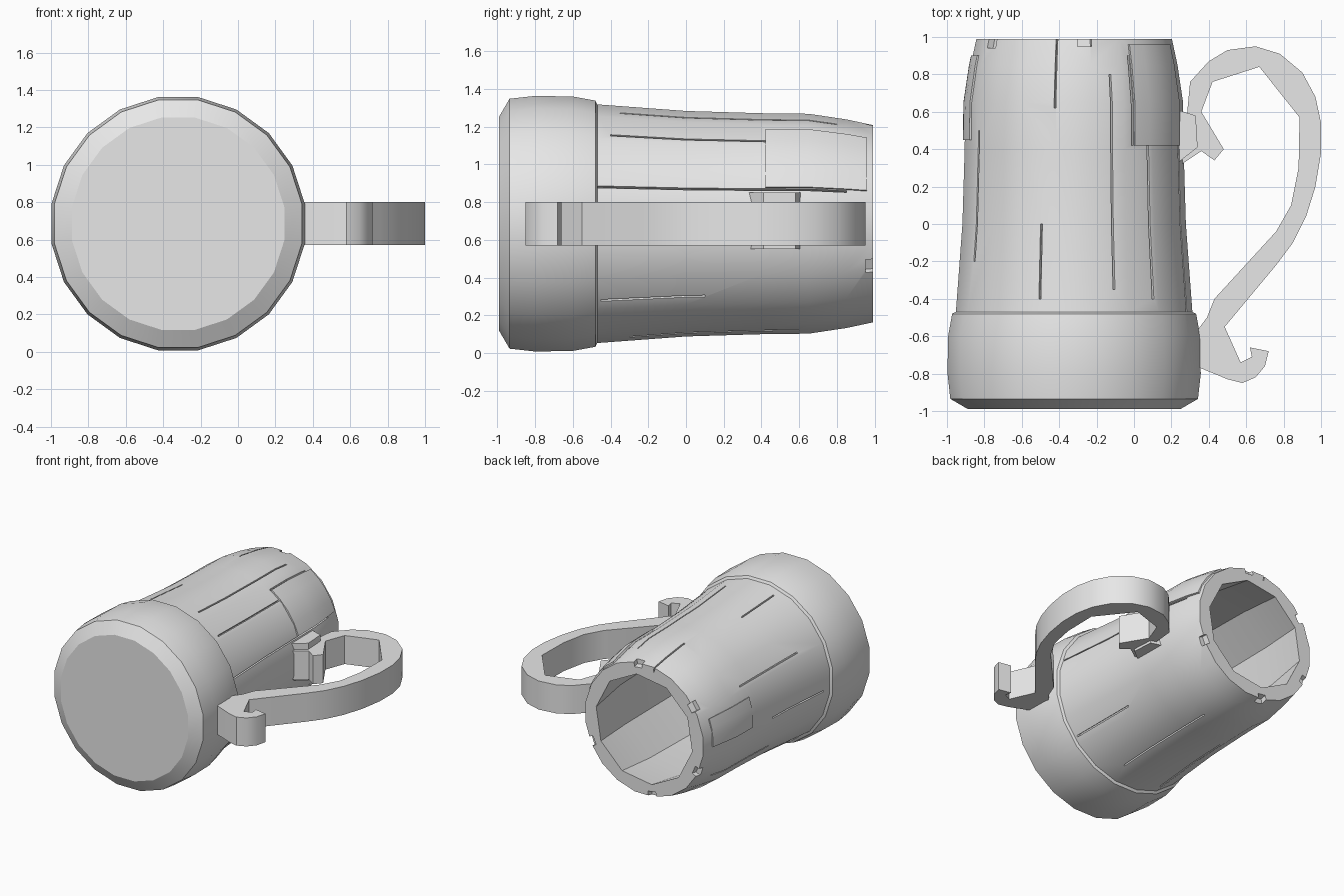
import bpy, bmesh, math

cube = bpy.data.objects.get("Cube")
if cube:
    bpy.data.objects.remove(cube, do_unlink=True)

CX, CZ, SIDES = -0.32, 0.685, 20

grey = bpy.data.materials.new("plain grey")
grey.diffuse_color = (0.8, 0.8, 0.8, 1)
grey.use_nodes = True
grey.node_tree.nodes["Principled BSDF"].inputs["Base Color"].default_value = (0.8, 0.8, 0.8, 1)

# Outside of the tankard as (y, radius), from base to mouth
OUTER = [(-0.99, 0.57), (-0.935, 0.665), (-0.8, 0.68), (-0.6, 0.677), (-0.48, 0.655),
         (-0.47, 0.635), (0, 0.6), (0.4, 0.588), (0.65, 0.585), (0.85, 0.555), (0.99, 0.525)]
# Inside, from mouth back to the floor
INNER = [(0.99, 0.43), (0.6, 0.49), (0, 0.51), (-0.78, 0.54)]


def finish(name, bm):
    bmesh.ops.recalc_face_normals(bm, faces=bm.faces[:])
    mesh = bpy.data.meshes.new(name)
    bm.to_mesh(mesh)
    bm.free()
    obj = bpy.data.objects.new(name, mesh)
    obj.data.materials.append(grey)
    bpy.context.collection.objects.link(obj)
    return obj


def smooth(obj, degrees=30):
    bpy.ops.object.select_all(action="DESELECT")
    bpy.context.view_layer.objects.active = obj
    obj.select_set(True)
    bpy.ops.object.shade_smooth_by_angle(angle=math.radians(degrees))


def point(y, r, a):
    return (CX + r * math.cos(a), y, CZ + r * math.sin(a))


def bridge(bm, rings):
    for a, b in zip(rings, rings[1:]):
        n = len(a)
        for i in range(n):
            bm.faces.new((a[i], a[(i + 1) % n], b[(i + 1) % n], b[i]))
    bm.faces.new(rings[0])
    bm.faces.new(rings[-1])


def radius_at(y):
    for (y0, r0), (y1, r1) in zip(OUTER, OUTER[1:]):
        if y0 <= y <= y1:
            return r0 + (r1 - r0) * (y - y0) / (y1 - y0)
    return OUTER[-1][1]


def stave(bm, a0, a1, y0, y1, low, high, steps=1):
    """Curved strip that follows the outside of the tankard."""
    ys = [y0] + [y for y, r in OUTER if y0 < y < y1] + [y1]
    angles = [math.radians(a0 + (a1 - a0) * i / steps) for i in range(steps + 1)]
    rings = []
    for y in ys:
        r = radius_at(y)
        loop = [point(y, r + high, a) for a in angles]
        loop += [point(y, r + low, a) for a in reversed(angles)]
        rings.append([bm.verts.new(p) for p in loop])
    bridge(bm, rings)


def slab(name, outline, z0, z1):
    bm = bmesh.new()
    bridge(bm, [[bm.verts.new((x, y, z)) for x, y in outline] for z in (z0, z1)])
    return finish(name, bm)


# Tankard body: round outside, ten-sided hollow inside
bm = bmesh.new()
rings = []
for k, (y, r) in enumerate(OUTER + INNER):
    ring = []
    for i in range(SIDES):
        inside = k >= len(OUTER)
        rr = r * math.cos(math.pi / 10) if inside and i % 2 else r
        a = 2 * math.pi * (i + 0.5) / SIDES
        ring.append(bm.verts.new(point(y, rr * 1.008, a)))
    rings.append(ring)
bridge(bm, rings)
body = finish("tankard_body", bm)

# Cracks between the staves and chips in the rim
CRACKS = [(100, 0.62, 1.0), (107, -0.4, 0.0), (70, -0.35, 0.8), (58, 0.42, 0.9),
          (18, -0.47, 0.85), (48, -0.4, 0.6), (150, -0.2, 0.5), (185, -0.4, 0.2),
          (215, 0.1, 0.8), (245, -0.4, 0.3), (285, -0.3, 0.6), (320, -0.45, 0.1)]
CHIPS = [(84, 0.95), (146, 0.94), (205, 0.95), (262, 0.94), (335, 0.95)]
bm = bmesh.new()
for a, y0, y1 in CRACKS:
    stave(bm, a - 0.5, a + 0.5, y0, y1, -0.035, 0.05)
for a, y in CHIPS:
    stave(bm, a - 4, a + 4, y, 1.05, -0.035, 0.05)
cutter = finish("crack_cutter", bm)
cutter.hide_render = True
cut = body.modifiers.new("cracks", "BOOLEAN")
cut.operation, cut.solver, cut.object = "DIFFERENCE", "EXACT", cutter
bpy.ops.object.select_all(action="DESELECT")
bpy.context.view_layer.objects.active = body
body.select_set(True)
bpy.ops.object.modifier_apply(modifier=cut.name)
bpy.data.objects.remove(cutter, do_unlink=True)
smooth(body)

# Slightly raised stave ends
bm = bmesh.new()
stave(bm, 19, 57, 0.42, 0.96, -0.04, 0.012, 4)
stave(bm, 160, 183, 0.45, 0.9, -0.04, 0.008, 3)
smooth(finish("raised_staves", bm))

# Strap handle with a curled tail, drawn from above
HANDLE = [(0.24, 0.42), (0.28, 0.55), (0.30, 0.76), (0.40, 0.87), (0.50, 0.93), (0.65, 0.95),
          (0.78, 0.91), (0.90, 0.81), (0.97, 0.68), (1.0, 0.54), (1.0, 0.38), (0.97, 0.2),
          (0.92, 0.04), (0.85, -0.1), (0.76, -0.22), (0.485, -0.55), (0.57, -0.74),
          (0.63, -0.71), (0.62, -0.66), (0.72, -0.68), (0.70, -0.76), (0.65, -0.82),
          (0.58, -0.85), (0.50, -0.83), (0.33, -0.76), (0.33, -0.58), (0.39, -0.5),
          (0.43, -0.4), (0.76, -0.04), (0.84, 0.1), (0.88, 0.3), (0.885, 0.57), (0.67, 0.84),
          (0.42, 0.76), (0.36, 0.60), (0.48, 0.40), (0.43, 0.34), (0.36, 0.39), (0.24, 0.31)]
smooth(slab("handle", HANDLE, 0.57, 0.80))

# Bracket where the handle meets the body
bracket = slab("handle_bracket", [(0.2, 0.3), (0.34, 0.41), (0.33, 0.58), (0.2, 0.62)], 0.55, 0.85)
smooth(bracket)
